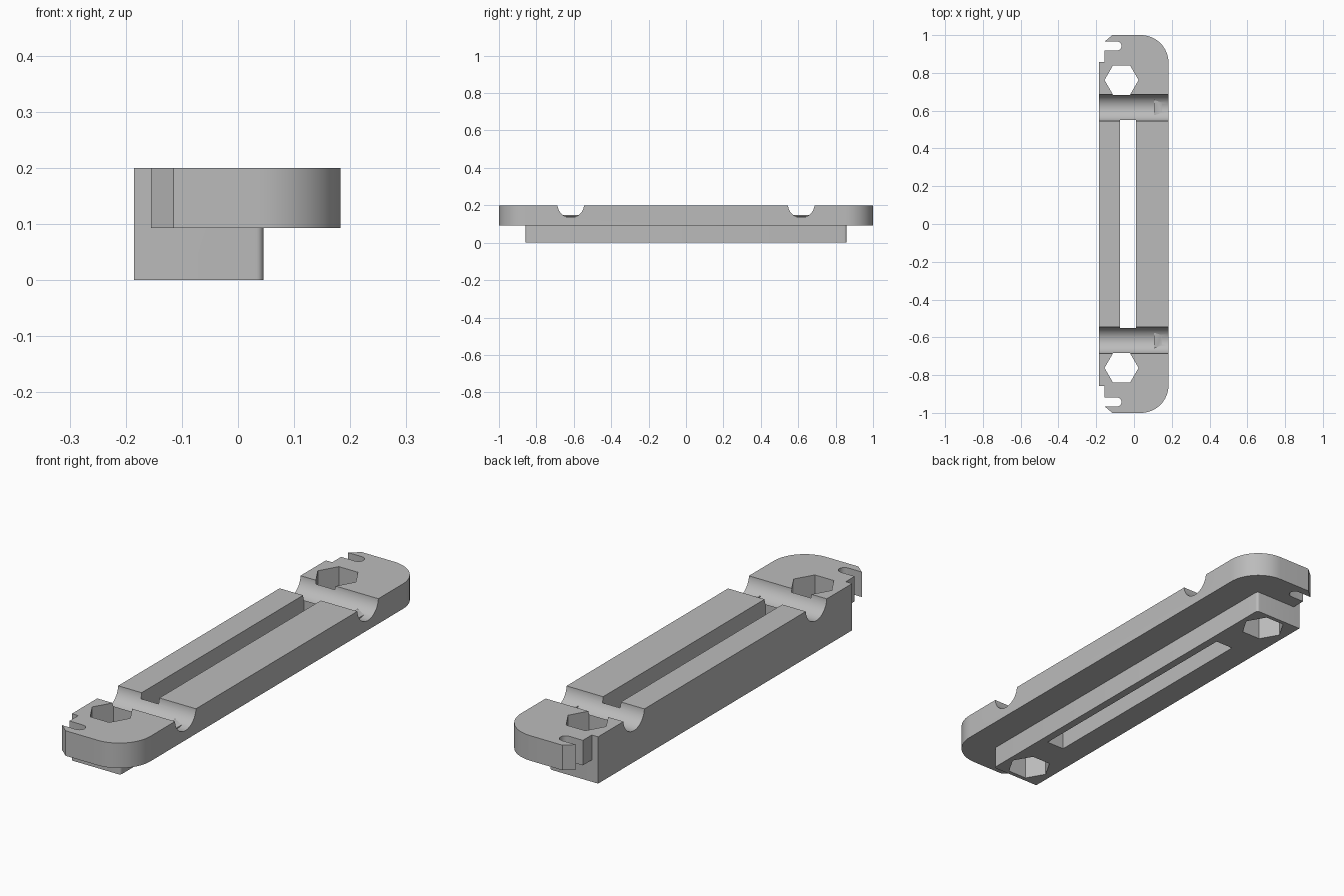
import bpy, bmesh, math
from mathutils import Vector

cube = bpy.data.objects.get("Cube")
if cube:
    bpy.data.objects.remove(cube, do_unlink=True)

grey = bpy.data.materials.new("plain grey")
grey.use_nodes = True
grey.diffuse_color = (0.5, 0.5, 0.5, 1)
grey.node_tree.nodes["Principled BSDF"].inputs["Base Color"].default_value = (0.5, 0.5, 0.5, 1)

X0, X1, TOP, STEP = -0.185, 0.183, 0.2, 0.093
GROOVE_Y, GROOVE_Z, GROOVE_R = 0.616, 0.205, 0.071


def prism(name, points, direction):
    """Extrude a closed loop of 3D points along a direction."""
    bm = bmesh.new()
    face = bm.faces.new([bm.verts.new(p) for p in points])
    ext = bmesh.ops.extrude_face_region(bm, geom=[face])["geom"]
    verts = [g for g in ext if isinstance(g, bmesh.types.BMVert)]
    bmesh.ops.translate(bm, verts=verts, vec=Vector(direction))
    bmesh.ops.recalc_face_normals(bm, faces=bm.faces)
    mesh = bpy.data.meshes.new(name)
    bm.to_mesh(mesh)
    bm.free()
    mesh.materials.append(grey)
    obj = bpy.data.objects.new(name, mesh)
    bpy.context.collection.objects.link(obj)
    return obj


def upright(name, outline, z0, z1):
    return prism(name, [(x, y, z0) for x, y in outline], (0, 0, z1 - z0))


def arc(cx, cy, r, a0, a1, n):
    angles = [math.radians(a0 + (a1 - a0) * i / n) for i in range(n + 1)]
    return [(cx + r * math.cos(a), cy + r * math.sin(a)) for a in angles]


def mirrored(half):
    """Complete an outline whose half runs at positive y."""
    return half + [(x, -y) for x, y in reversed(half)]


def combine(target, tool, operation):
    mod = target.modifiers.new(operation, "BOOLEAN")
    mod.operation, mod.solver, mod.object = operation, "EXACT", tool
    bpy.context.view_layer.objects.active = target
    bpy.ops.object.modifier_apply(modifier=mod.name)
    bpy.data.objects.remove(tool, do_unlink=True)


# Top plate: rounded outer corners, chamfer, wire slit and step
plate_half = (arc(X1 - 0.147, 0.853, 0.147, 0, 90, 16)
              + [(-0.115, 1.0), (-0.155, 0.966)]
              + arc(-0.09, 0.942, 0.024, 90, -90, 10)
              + [(-0.155, 0.918), (-0.155, 0.858), (X0, 0.858)])
body = upright("mounting_bar", mirrored(plate_half), STEP, TOP)

# Narrower block underneath
block_half = arc(0.033, 0.846, 0.012, 0, 90, 5) + [(X0, 0.858)]
combine(body, upright("lower_block", mirrored(block_half), 0, STEP), "UNION")

# Long central slot
slot = mirrored([(0.01, 0.551), (-0.074, 0.551)])
combine(body, upright("slot_cutter", slot, -0.1, 0.3), "DIFFERENCE")

for side in (-1, 1):
    # Hexagonal nut hole
    hexagon = arc(-0.066, side * 0.762, 0.09, 0, 300, 5)
    combine(body, upright("hex_cutter", hexagon, -0.1, 0.3), "DIFFERENCE")
    # Round cross groove
    ring = arc(side * GROOVE_Y, GROOVE_Z, GROOVE_R, 0, 352.5, 47)
    groove = prism("groove_cutter", [(-0.3, y, z) for y, z in ring], (0.6, 0, 0))
    combine(body, groove, "DIFFERENCE")
    # Small ramped catch in the groove floor
    ramp = [(0.105, 0.12), (0.105, 0.147), (0.147, 0.139), (0.147, 0.12)]
    y0 = side * GROOVE_Y - 0.05
    catch = prism("catch", [(x, y0, z) for x, z in ramp], (0, 0.1, 0))
    combine(body, catch, "UNION")

body.select_set(True)
bpy.context.view_layer.objects.active = body
bpy.ops.object.shade_smooth_by_angle(angle=math.radians(25))
